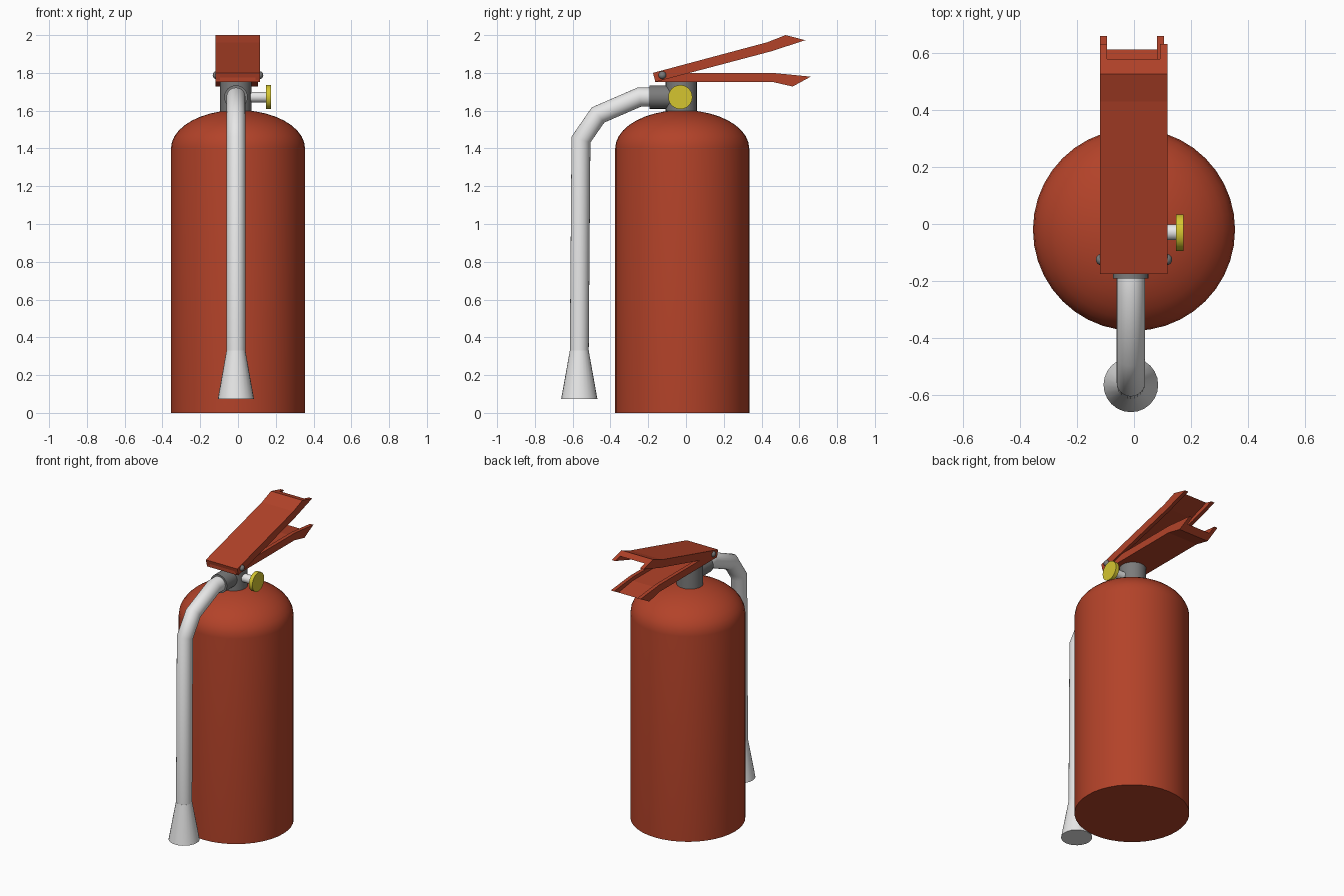
import bpy, bmesh, math
from mathutils import Vector

if "Cube" in bpy.data.objects:
    bpy.data.objects.remove(bpy.data.objects["Cube"])


def material(name, rgb):
    m = bpy.data.materials.new(name)
    m.diffuse_color = (*rgb, 1)
    m.use_nodes = True
    m.node_tree.nodes["Principled BSDF"].inputs["Base Color"].default_value = m.diffuse_color
    return m


RED = material("red paint", (0.45, 0.055, 0.022))
GREY = material("grey metal", (0.2, 0.2, 0.2))
WHITE = material("light hose", (0.8, 0.8, 0.8))
YELLOW = material("yellow plastic", (0.66, 0.56, 0.03))


def finish(name, bm, mat, smooth=True):
    bmesh.ops.recalc_face_normals(bm, faces=bm.faces)
    me = bpy.data.meshes.new(name)
    bm.to_mesh(me)
    bm.free()
    me.materials.append(mat)
    ob = bpy.data.objects.new(name, me)
    bpy.context.collection.objects.link(ob)
    if smooth:
        bpy.ops.object.select_all(action='DESELECT')
        ob.select_set(True)
        bpy.context.view_layer.objects.active = ob
        bpy.ops.object.shade_smooth_by_angle(angle=math.radians(40))
    return ob


def loft(name, rings, mat, smooth=True):
    """Skin a list of equal-length closed rings and cap both ends."""
    bm = bmesh.new()
    vs = [[bm.verts.new(p) for p in r] for r in rings]
    n = len(rings[0])
    for a, b in zip(vs, vs[1:]):
        for i in range(n):
            j = (i + 1) % n
            bm.faces.new((a[i], a[j], b[j], b[i]))
    bm.faces.new(vs[0])
    bm.faces.new(vs[-1])
    return finish(name, bm, mat, smooth)


def tube(name, path, radii, mat, sides=24):
    """Mitred tube along a list of points."""
    path = [Vector(p) for p in path]
    dirs = [(b - a).normalized() for a, b in zip(path, path[1:])]
    rings = []
    for i, (c, r) in enumerate(zip(path, radii)):
        d0, d1 = dirs[max(i - 1, 0)], dirs[min(i, len(dirs) - 1)]
        t = (d0 + d1).normalized()
        side = Vector((0, 1, 0)) if abs(t.x) > 0.9 else Vector((1, 0, 0))
        up = t.cross(side) / t.dot(d1)
        rings.append([c + r * (side * math.cos(a) + up * math.sin(a))
                      for a in (2 * math.pi * k / sides for k in range(sides))])
    return loft(name, rings, mat)


def channel(name, x0, x1, stations, mat, wall=0.025):
    """U-shaped handle; each station is (plate edge, flange edge) in y, z."""
    rings = []
    for p, f in stations:
        m = ((p[0] + f[0]) / 2, (p[1] + f[1]) / 2)
        rings.append([(x0, *p), (x1, *p), (x1, *f), (x1 - wall, *f),
                      (x1 - wall, *m), (x0 + wall, *m), (x0 + wall, *f), (x0, *f)])
    return loft(name, rings, mat, smooth=False)


# Tank with elliptical dome
R, CY = 0.355, -0.02
profile = [(0, R), (1.4, R)]
for k in range(1, 10):
    a = math.radians(9.4 * k)
    profile.append((1.4 + 0.203 * math.sin(a), R * math.cos(a)))
tube("tank", [(0, CY, z) for z, r in profile], [r for z, r in profile], RED, 40)

# Valve neck and hose connector
VX, VZ = -0.011, 1.672
tube("valve_neck", [(VX, -0.025, 1.58), (VX, -0.025, 1.755)], [0.083] * 2, GREY)
tube("hose_connector", [(VX, -0.06, VZ), (VX, -0.192, VZ)], [0.062] * 2, GREY)

# Gauge on the right side
tube("gauge_stem", [(0.03, -0.029, VZ), (0.15, -0.029, VZ)], [0.028] * 2, WHITE)
tube("gauge_disc", [(0.148, -0.03, VZ), (0.174, -0.03, VZ)], [0.064] * 2, YELLOW)

# Hose and discharge horn
tube("hose", [(VX, -0.17, VZ), (VX, -0.247, VZ), (VX, -0.466, 1.577),
              (VX, -0.556, 1.447), (VX, -0.565, 0.33)], [0.05] * 5, WHITE)
tube("horn", [(VX, -0.565, 0.33), (VX, -0.565, 0.073)], [0.05, 0.096], WHITE)

# Squeeze lever and carrying handle
channel("squeeze_lever", -0.12, 0.117,
        [((-0.175, 1.80), (-0.162, 1.752)),
         ((0.43, 1.962), (0.45, 1.914)),
         ((0.527, 2.0), (0.632, 1.973))], RED)
channel("carrying_handle", -0.119, 0.106,
        [((-0.165, 1.752), (-0.165, 1.80)),
         ((0.458, 1.752), (0.458, 1.80)),
         ((0.565, 1.728), (0.66, 1.78))], RED)

# Pivot pins
for side, sx in (("left", -1), ("right", 1)):
    bm = bmesh.new()
    bmesh.ops.create_uvsphere(bm, u_segments=16, v_segments=10, radius=0.021)
    bmesh.ops.translate(bm, verts=bm.verts, vec=(0.113 * sx, -0.125, 1.788))
    finish("pivot_pin_" + side, bm, GREY)
